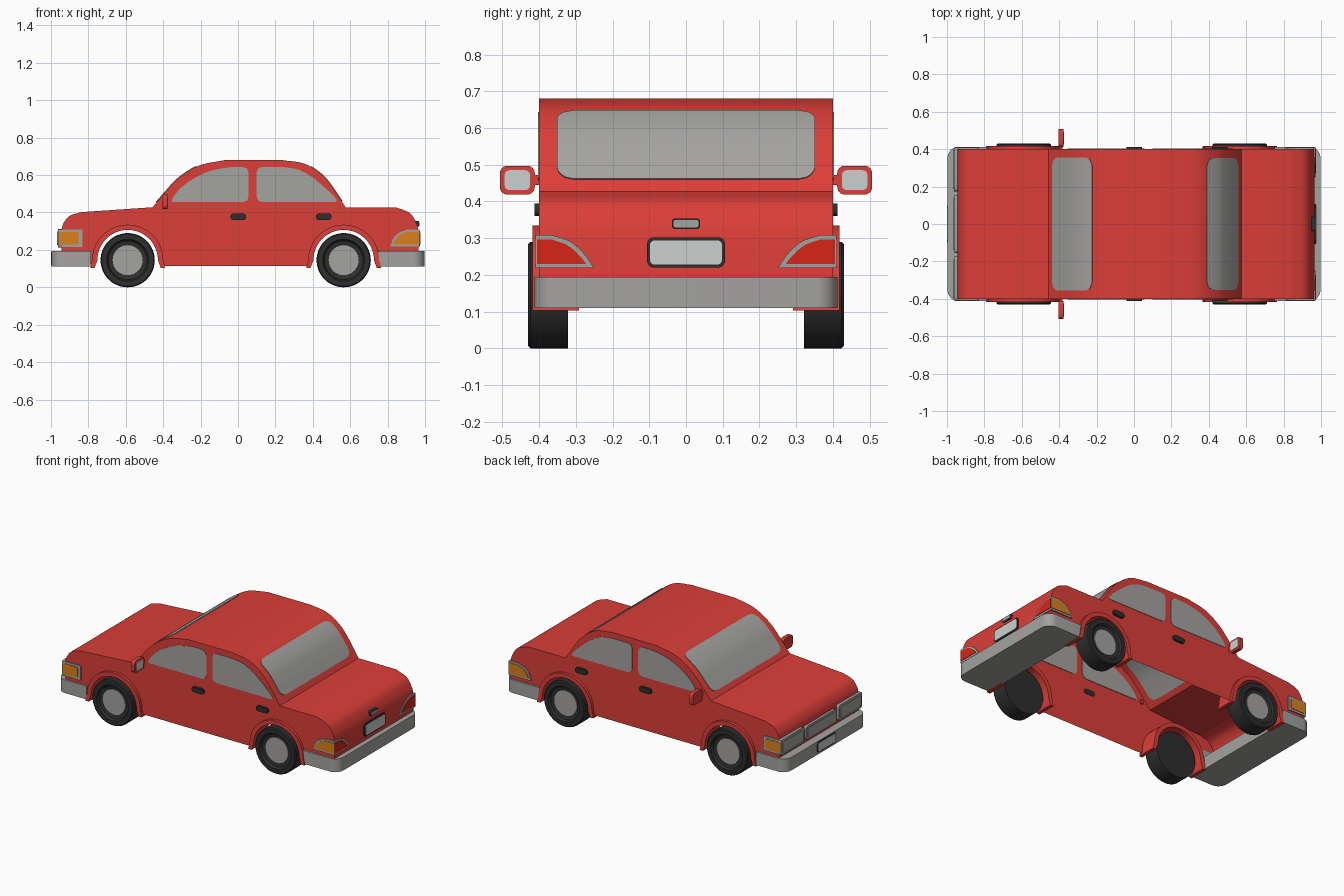
import bpy, bmesh, math
from mathutils import Vector

if "Cube" in bpy.data.objects:
    bpy.data.objects.remove(bpy.data.objects["Cube"])


def mat(name, rgb):
    m = bpy.data.materials.new(name)
    lin = [((c / 255 + 0.055) / 1.055) ** 2.4 for c in rgb]
    m.diffuse_color = (*lin, 1)
    m.use_nodes = True
    m.node_tree.nodes["Principled BSDF"].inputs["Base Color"].default_value = m.diffuse_color
    return m


RED = mat("red paint", (220, 62, 56))
GREY = mat("grey trim and glass", (164, 163, 160))
PALE = mat("pale plate", (204, 208, 206))
DARK = mat("dark rubber", (46, 46, 46))
ORANGE = mat("orange lens", (218, 128, 30))
TAIL = mat("tail lens red", (216, 36, 22))


def finish(name, bm, material, angle=35):
    bmesh.ops.recalc_face_normals(bm, faces=bm.faces)
    me = bpy.data.meshes.new(name)
    bm.to_mesh(me)
    bm.free()
    me.materials.append(material)
    for p in me.polygons:
        p.use_smooth = True
    me.set_sharp_from_angle(angle=math.radians(angle))
    ob = bpy.data.objects.new(name, me)
    bpy.context.collection.objects.link(ob)
    return ob


def prism(name, pts, axis, lo, hi, material):
    """Extrude a 2D outline along an axis from lo to hi."""
    def co(p, d):
        return {"x": (d, p[0], p[1]), "y": (p[0], d, p[1]), "z": (p[0], p[1], d)}[axis]
    bm = bmesh.new()
    a = [bm.verts.new(co(p, lo)) for p in pts]
    b = [bm.verts.new(co(p, hi)) for p in pts]
    bm.faces.new(a)
    bm.faces.new(b)
    for i in range(len(pts)):
        j = (i + 1) % len(pts)
        bm.faces.new((a[i], a[j], b[j], b[i]))
    return finish(name, bm, material)


def rrect(x0, x1, z0, z1, r, n=6):
    out = []
    for cx, cz, a0 in ((x1 - r, z1 - r, 0), (x0 + r, z1 - r, 90), (x0 + r, z0 + r, 180), (x1 - r, z0 + r, 270)):
        for i in range(n + 1):
            a = math.radians(a0 + 90 * i / n)
            out.append((cx + r * math.cos(a), cz + r * math.sin(a)))
    return out


def spline(pts, n=5):
    """Smooth curve through the points."""
    p = [Vector(q) for q in pts]
    p = [2 * p[0] - p[1]] + p + [2 * p[-1] - p[-2]]
    out = []
    for i in range(1, len(p) - 2):
        for k in range(n):
            t = k / n
            out.append(0.5 * (2 * p[i] + (p[i + 1] - p[i - 1]) * t
                       + (2 * p[i - 1] - 5 * p[i] + 4 * p[i + 1] - p[i + 2]) * t * t
                       + (3 * p[i] - p[i - 1] - 3 * p[i + 1] + p[i + 2]) * t ** 3))
    return [tuple(q) for q in out] + [tuple(pts[-1])]


def mirror_pts(pts, s):
    return [(s * a, b) for a, b in pts]


WHEELS = (("front", -0.59), ("rear", 0.565))
WZ = 0.145

# Body shell: side profile swept across the width, open underneath
nose = spline([(-0.944, 0.31), (-0.932, 0.345), (-0.9, 0.382), (-0.837, 0.402)])
front_glass = spline([(-0.457, 0.428), (-0.39, 0.508), (-0.313, 0.588), (-0.206, 0.652), (-0.07, 0.68)])
rear_glass = spline([(0.238, 0.68), (0.355, 0.661), (0.446, 0.604), (0.505, 0.535), (0.575, 0.428)])
trunk = spline([(0.842, 0.428), (0.917, 0.398), (0.953, 0.345), (0.965, 0.30)])
top = [(-0.944, 0.115)] + nose + front_glass + rear_glass + trunk + [(0.965, 0.115)]
under = []
for _, wx in reversed(WHEELS):
    under.append((wx + 0.175, 0.115))
    under += [(wx + 0.175 * math.cos(math.pi * i / 24), WZ + 0.175 * math.sin(math.pi * i / 24)) for i in range(25)]
    under.append((wx - 0.175, 0.115))
bm = bmesh.new()
sides = [[bm.verts.new((x, y, z)) for x, z in top + under] for y in (-0.4, 0.4)]
for s in sides:
    bm.faces.new(s)
for i in range(len(top) - 1):
    bm.faces.new((sides[0][i], sides[0][i + 1], sides[1][i + 1], sides[1][i]))
finish("body_shell", bm, RED)


# Windscreen and rear window: thin strips that follow the profile
def curved_window(name, curve, z0, z1, half, r, rows=40):
    pts = []
    for k in range(rows + 1):
        z = z0 + (z1 - z0) * k / rows
        for (xa, za), (xb, zb) in zip(curve, curve[1:]):
            if min(za, zb) <= z <= max(za, zb) and za != zb:
                pts.append(Vector((xa + (xb - xa) * (z - za) / (zb - za), z)))
                break
    dist = [0]
    for a, b in zip(pts, pts[1:]):
        dist.append(dist[-1] + (b - a).length)
    bm = bmesh.new()
    rings = []
    for i, p in enumerate(pts):
        t = (pts[min(i + 1, len(pts) - 1)] - pts[max(i - 1, 0)]).normalized()
        n = Vector((-t.y, t.x)) * 0.004
        d = min(dist[i], dist[-1] - dist[i], r)
        w = half - r + math.sqrt(max(0, r * r - (r - d) ** 2))
        rings.append([bm.verts.new((q.x, y, q.y)) for q, y in
                      ((p + n, -w), (p + n, w), (p - n, w), (p - n, -w))])
    for a, b in zip(rings, rings[1:]):
        for k in range(4):
            bm.faces.new((a[k], a[(k + 1) % 4], b[(k + 1) % 4], b[k]))
    bm.faces.new(rings[0])
    bm.faces.new(rings[-1])
    finish(name, bm, GREY)


curved_window("windscreen", front_glass, 0.455, 0.645, 0.355, 0.045)
curved_window("rear_window", rear_glass, 0.46, 0.645, 0.352, 0.045)

front_win = spline([(-0.355, 0.465), (-0.33, 0.505), (-0.27, 0.56), (-0.17, 0.615), (-0.06, 0.64), (0.025, 0.644)], 4) + [
    (0.046, 0.636), (0.057, 0.615), (0.057, 0.485), (0.049, 0.464), (0.03, 0.456), (-0.35, 0.456)]
rear_win = [(0.10, 0.485), (0.10, 0.615), (0.108, 0.636), (0.13, 0.644)] + spline(
    [(0.24, 0.643), (0.32, 0.63), (0.39, 0.594), (0.45, 0.545), (0.505, 0.495), (0.53, 0.465)], 4) + [
    (0.52, 0.456), (0.13, 0.456), (0.108, 0.464)]

tail_rear = [(0.41, 0.218), (0.41, 0.308)] + spline([(0.365, 0.308), (0.315, 0.291), (0.275, 0.255), (0.25, 0.218)], 4)
tail_rear_in = [(0.406, 0.23), (0.406, 0.296)] + spline([(0.365, 0.296), (0.322, 0.28), (0.288, 0.25), (0.272, 0.23)], 4)
tail_side = [(0.971, 0.218), (0.971, 0.308)] + spline([(0.905, 0.308), (0.86, 0.291), (0.83, 0.26), (0.814, 0.218)], 4)
tail_side_in = [(0.968, 0.23), (0.968, 0.296)] + spline([(0.905, 0.296), (0.867, 0.281), (0.842, 0.255), (0.83, 0.23)], 4)

for s, side in ((-1, "near"), (1, "far")):
    # Side windows and door handles
    prism(f"front_side_window_{side}", front_win, "y", s * 0.396, s * 0.403, GREY)
    prism(f"rear_side_window_{side}", rear_win, "y", s * 0.396, s * 0.403, GREY)
    for n, hx in (("front", 0.002), ("rear", 0.458)):
        prism(f"{n}_door_handle_{side}", rrect(hx - 0.042, hx + 0.042, 0.36, 0.394, 0.016), "y", s * 0.398, s * 0.413, DARK)

    # Tail lamps wrapping round the corner
    prism(f"tail_lamp_frame_{side}", mirror_pts(tail_rear, s), "x", 0.962, 0.971, GREY)
    prism(f"tail_lamp_lens_{side}", mirror_pts(tail_rear_in, s), "x", 0.965, 0.974, TAIL)
    prism(f"rear_indicator_frame_{side}", tail_side, "y", s * 0.399, s * 0.408, GREY)
    prism(f"rear_indicator_lens_{side}", tail_side_in, "y", s * 0.402, s * 0.411, ORANGE)

    # Headlamps with side indicators
    ya, yb = sorted((s * 0.175, s * 0.41))
    prism(f"headlamp_frame_{side}", rrect(ya, yb, 0.213, 0.312, 0.015), "x", -0.962, -0.94, GREY)
    prism(f"headlamp_lens_{side}", rrect(ya + 0.014, yb - 0.014, 0.227, 0.298, 0.012), "x", -0.967, -0.958, GREY)
    prism(f"front_indicator_frame_{side}", rrect(-0.962, -0.832, 0.216, 0.31, 0.006), "y", s * 0.399, s * 0.408, GREY)
    prism(f"front_indicator_lens_{side}", rrect(-0.958, -0.85, 0.229, 0.297, 0.012), "y", s * 0.402, s * 0.411, ORANGE)

    # Door mirrors
    ya, yb = sorted((s * 0.412, s * 0.507))
    prism(f"mirror_housing_{side}", rrect(ya, yb, 0.419, 0.497, 0.02), "x", -0.403, -0.378, RED)
    prism(f"mirror_glass_{side}", rrect(ya + 0.013, yb - 0.013, 0.431, 0.485, 0.013), "x", -0.382, -0.375, PALE)
    ya, yb = sorted((s * 0.39, s * 0.418))
    prism(f"mirror_stem_{side}", rrect(ya, yb, 0.445, 0.472, 0.004), "x", -0.4, -0.382, RED)

    for n, wx in WHEELS:
        # Tyre turned from a cross-section, plus a flat hubcap
        prof = [(0.145, 0.322), (0.145, 0.424), (0.139, 0.43), (0.112, 0.43), (0.104, 0.415), (0.08, 0.408)]
        bm = bmesh.new()
        N = 48
        rings = [[bm.verts.new((wx + r * math.cos(2 * math.pi * i / N), s * y, WZ + r * math.sin(2 * math.pi * i / N)))
                  for i in range(N)] for r, y in prof]
        for a, b in zip(rings, rings[1:]):
            for i in range(N):
                bm.faces.new((a[i], a[(i + 1) % N], b[(i + 1) % N], b[i]))
        bm.faces.new(rings[0])
        bm.faces.new(rings[-1])
        finish(f"{n}_tyre_{side}", bm, DARK, 30)
        hub = [(wx + 0.08 * math.cos(2 * math.pi * i / N), WZ + 0.08 * math.sin(2 * math.pi * i / N)) for i in range(N)]
        prism(f"{n}_hubcap_{side}", hub, "y", s * 0.404, s * 0.413, GREY)

        # Wheel arch: half ring with short legs
        def arc(r):
            return [(wx + r * math.cos(math.pi * i / 24), WZ + r * math.sin(math.pi * i / 24)) for i in range(25)]
        ro, ri = 0.19, 0.162
        ring = [(wx + ro + 0.01, 0.103)] + arc(ro) + [(wx - ro - 0.01, 0.103), (wx - ri - 0.015, 0.103)] \
            + arc(ri)[::-1] + [(wx + ri + 0.015, 0.103)]
        prism(f"{n}_wheel_arch_{side}", ring, "y", s * 0.292, s * 0.418, RED)

# Bumpers: blocks with rounded outer corners
for n, s, inner in (("front", -1, 0.785), ("rear", 1, 0.75)):
    q = [p for p in rrect(inner, 0.997, -0.413, 0.413, 0.06, 8) if p[0] > 0.93]
    first = [p for p in q if p[1] > 0]
    second = [p for p in q if p[1] <= 0]
    outline = [(inner, -0.413)] + second + first + [(inner, 0.413)]
    prism(f"{n}_bumper", mirror_pts(outline, s), "z", 0.11, 0.194, GREY)

# Grille
prism("grille_frame", rrect(-0.155, 0.155, 0.217, 0.302, 0.015), "x", -0.96, -0.94, GREY)
prism("grille_panel", rrect(-0.14, 0.14, 0.23, 0.289, 0.01), "x", -0.964, -0.956, GREY)

# Number plates and boot handle
prism("rear_plate_frame", rrect(-0.106, 0.106, 0.22, 0.302, 0.018), "x", 0.962, 0.972, DARK)
prism("rear_plate", rrect(-0.098, 0.098, 0.228, 0.294, 0.013), "x", 0.967, 0.975, PALE)
prism("front_plate_frame", rrect(-0.095, 0.095, 0.12, 0.188, 0.014), "x", -0.999, -0.99, DARK)
prism("front_plate", rrect(-0.088, 0.088, 0.127, 0.181, 0.01), "x", -1.0, -0.994, PALE)
prism("boot_handle_frame", rrect(-0.038, 0.038, 0.325, 0.354, 0.008), "x", 0.945, 0.967, DARK)
prism("boot_handle", rrect(-0.034, 0.034, 0.329, 0.350, 0.006), "x", 0.962, 0.970, GREY)
